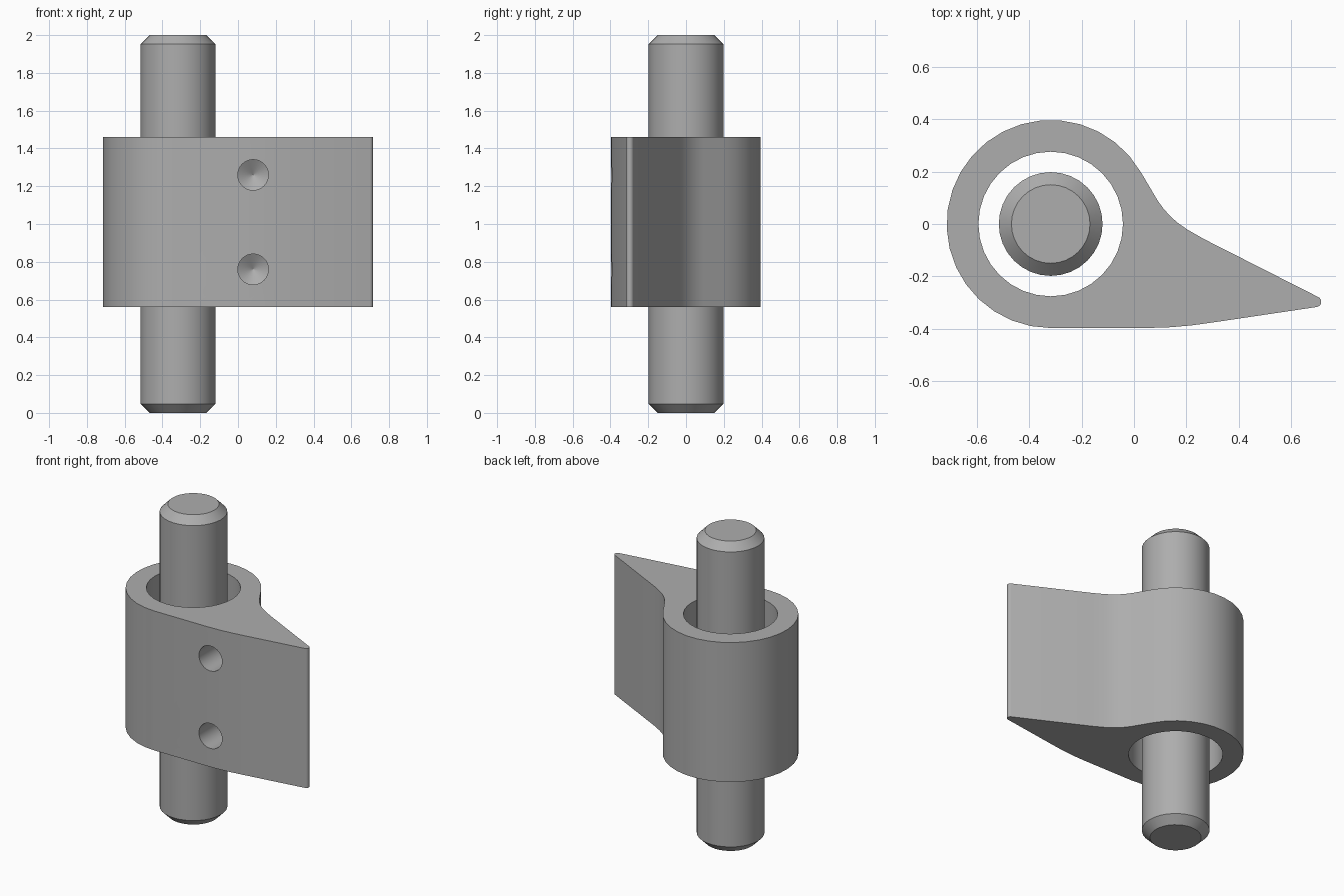
import bpy, bmesh, math
from mathutils import Matrix, Vector

if "Cube" in bpy.data.objects:
    bpy.data.objects.remove(bpy.data.objects["Cube"])

steel = bpy.data.materials.new("grey steel")
steel.use_nodes = True
steel.diffuse_color = (0.42, 0.42, 0.42, 1)
steel.node_tree.nodes["Principled BSDF"].inputs["Base Color"].default_value = steel.diffuse_color

AXIS_X, BOTTOM, TOP = -0.318, 0.56, 1.46
OUTER, BORE, PIN = 0.397, 0.276, 0.198


def make_object(name, bm):
    bmesh.ops.recalc_face_normals(bm, faces=bm.faces)
    mesh = bpy.data.meshes.new(name)
    bm.to_mesh(mesh)
    bm.free()
    mesh.materials.append(steel)
    obj = bpy.data.objects.new(name, mesh)
    bpy.context.collection.objects.link(obj)
    return obj


def turned(name, profile, matrix, sides=32):
    """Closed solid of revolution from (radius, height) pairs."""
    bm = bmesh.new()
    rings = []
    for r, z in profile:
        rings.append([bm.verts.new((r * math.cos(a), r * math.sin(a), z))
                      for a in (2 * math.pi * i / sides for i in range(sides))])
    for low, high in zip(rings, rings[1:]):
        for i in range(sides):
            j = (i + 1) % sides
            bm.faces.new((low[i], low[j], high[j], high[i]))
    bm.faces.new(rings[0])
    bm.faces.new(rings[-1])
    bmesh.ops.remove_doubles(bm, verts=bm.verts, dist=0.0001)
    bm.transform(matrix)
    return make_object(name, bm)


def arc(cx, cy, r, start, end, steps):
    angles = [math.radians(start + (end - start) * i / steps) for i in range(steps + 1)]
    return [(cx + r * math.cos(a), cy + r * math.sin(a)) for a in angles]


def smooth(obj):
    bpy.ops.object.select_all(action="DESELECT")
    obj.select_set(True)
    bpy.context.view_layer.objects.active = obj
    bpy.ops.object.shade_smooth_by_angle(angle=math.radians(30))


# Chamfered pivot pin
pin = turned("pivot_pin", [(0.15, 0), (PIN, 0.048), (PIN, 1.952), (0.15, 2)],
             Matrix.Translation((AXIS_X, 0, 0)))
smooth(pin)

# Teardrop body: round collar, hollow flank, rounded tip, gently curved front
outline = arc(AXIS_X, 0, OUTER, 270, 30, 22)
outline += [(0.09, 0.09), (0.113, 0.058), (0.14, 0.028), (0.17, 0.002),
            (0.205, -0.022), (0.27, -0.059)]
outline += arc(0.695, -0.297, 0.02, 63, -81, 8)
outline += [(0.30, -0.376), (0.22, -0.387), (0.14, -0.394), (0.05, -0.397)]
bm = bmesh.new()
base = bm.faces.new([bm.verts.new((x, y, BOTTOM)) for x, y in outline])
extruded = bmesh.ops.extrude_face_region(bm, geom=[base], use_keep_orig=True)
bmesh.ops.translate(bm, vec=Vector((0, 0, TOP - BOTTOM)),
                    verts=[g for g in extruded["geom"] if isinstance(g, bmesh.types.BMVert)])
body = make_object("cam_body", bm)

# Bore and two drilled holes with conical ends
cutters = [turned("bore_cutter", [(BORE, 0.4), (BORE, 1.6)],
                  Matrix.Translation((AXIS_X, 0, 0)))]
for z in (0.76, 1.26):
    place = Matrix.Translation((0.08, -0.5, z)) @ Matrix.Rotation(-math.pi / 2, 4, "X")
    cutters.append(turned("drill_cutter", [(0.081, 0), (0.081, 0.30), (0.001, 0.348)], place))

bpy.context.view_layer.objects.active = body
for cutter in cutters:
    cutter.hide_render = True
    cut = body.modifiers.new("cut", "BOOLEAN")
    cut.operation = "DIFFERENCE"
    cut.solver = "EXACT"
    cut.object = cutter
    bpy.ops.object.modifier_apply(modifier=cut.name)
    bpy.data.objects.remove(cutter)
smooth(body)
